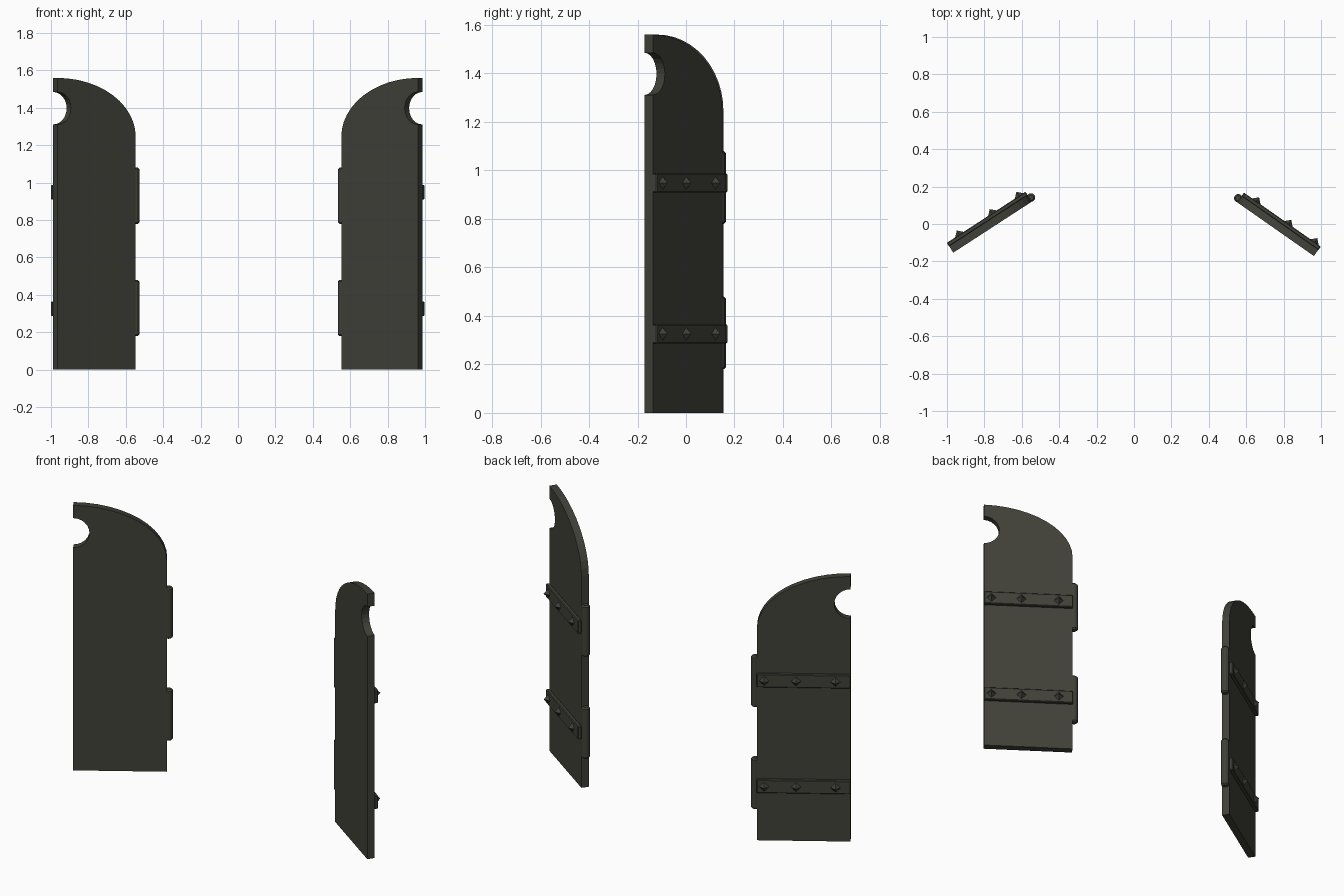
import bpy, bmesh, math
from mathutils import Vector

if "Cube" in bpy.data.objects:
    bpy.data.objects.remove(bpy.data.objects["Cube"])

mat = bpy.data.materials.new("dark olive iron")
mat.diffuse_color = (0.052, 0.052, 0.041, 1)
mat.use_nodes = True
mat.node_tree.nodes["Principled BSDF"].inputs["Base Color"].default_value = mat.diffuse_color

L, T, ST = 0.5, 0.042, 0.021      # shutter width, thickness, strap thickness
H, SHOULDER = 1.56, 1.245         # top height, start of the arch


def finish(bm, name):
    bmesh.ops.recalc_face_normals(bm, faces=bm.faces)
    me = bpy.data.meshes.new(name)
    bm.to_mesh(me)
    bm.free()
    me.materials.append(mat)
    ob = bpy.data.objects.new(name, me)
    bpy.context.collection.objects.link(ob)
    return ob


def bevel(ob, width):
    m = ob.modifiers.new("bevel", 'BEVEL')
    m.width, m.segments = width, 1
    m.limit_method, m.angle_limit = 'ANGLE', math.radians(60)


def prism(name, outline, v0, v1, P):
    """Extrude a (u, z) outline from depth v0 to v1."""
    bm = bmesh.new()
    a = [bm.verts.new(P(u, v0, z)) for u, z in outline]
    b = [bm.verts.new(P(u, v1, z)) for u, z in outline]
    bm.faces.new(a)
    bm.faces.new(b[::-1])
    n = len(a)
    for i in range(n):
        bm.faces.new((a[i], b[i], b[(i + 1) % n], a[(i + 1) % n]))
    return finish(bm, name)


def build_shutter(side, origin, degrees, rivets):
    c, s = math.cos(math.radians(degrees)), math.sin(math.radians(degrees))
    sx = 1 if side == "right" else -1

    # u runs from the free edge to the hinge, v points out of the back face
    def P(u, v, z):
        return Vector((origin[0] + sx * (-c * u + s * v), origin[1] + s * u + c * v, z))

    # panel: quarter-ellipse top and half-round hand hole on the free edge
    pts = [(0, 0), (L, 0)]
    pts += [(L * math.cos(i * math.pi / 24), SHOULDER + (H - SHOULDER) * math.sin(i * math.pi / 24))
            for i in range(13)]
    pts += [(0.087 * math.cos(t), 1.398 + 0.087 * math.sin(t))
            for t in (math.pi / 2 - i * math.pi / 12 for i in range(13))]
    prism(side + "_shutter_panel", pts, -T, 0, P)

    for k, z in enumerate((0.326, 0.948)):
        # strap across the back
        h = 0.039
        strap = prism(f"{side}_strap_{k}", [(-0.001, z - h), (L + 0.001, z - h), (L + 0.001, z + h), (-0.001, z + h)],
                      -0.002, ST, P)
        bevel(strap, 0.004)
        # pyramid rivets
        bm = bmesh.new()
        r = 0.028
        for u in rivets:
            tip = bm.verts.new(P(u, ST + 0.026, z))
            ring = [bm.verts.new(P(u + du, ST - 0.001, z + dz))
                    for du, dz in ((r, 0), (0, r), (-r, 0), (0, -r))]
            bm.faces.new(ring)
            for i in range(4):
                bm.faces.new((ring[i], ring[(i + 1) % 4], tip))
        finish(bm, f"{side}_rivets_{k}")

    # hinge barrels
    for k, z in enumerate((0.33, 0.93)):
        bm = bmesh.new()
        bmesh.ops.create_cone(bm, cap_ends=True, segments=12, radius1=0.023, radius2=0.023, depth=0.3)
        bmesh.ops.translate(bm, verts=bm.verts, vec=P(L + 0.009, -T / 2, z))
        bevel(finish(bm, f"{side}_hinge_{k}"), 0.008)


build_shutter("right", (0.986, -0.137), 35, (0.04, 0.21, 0.42))
build_shutter("left", (-0.989, -0.118), 33, (0.08, 0.29, 0.46))
